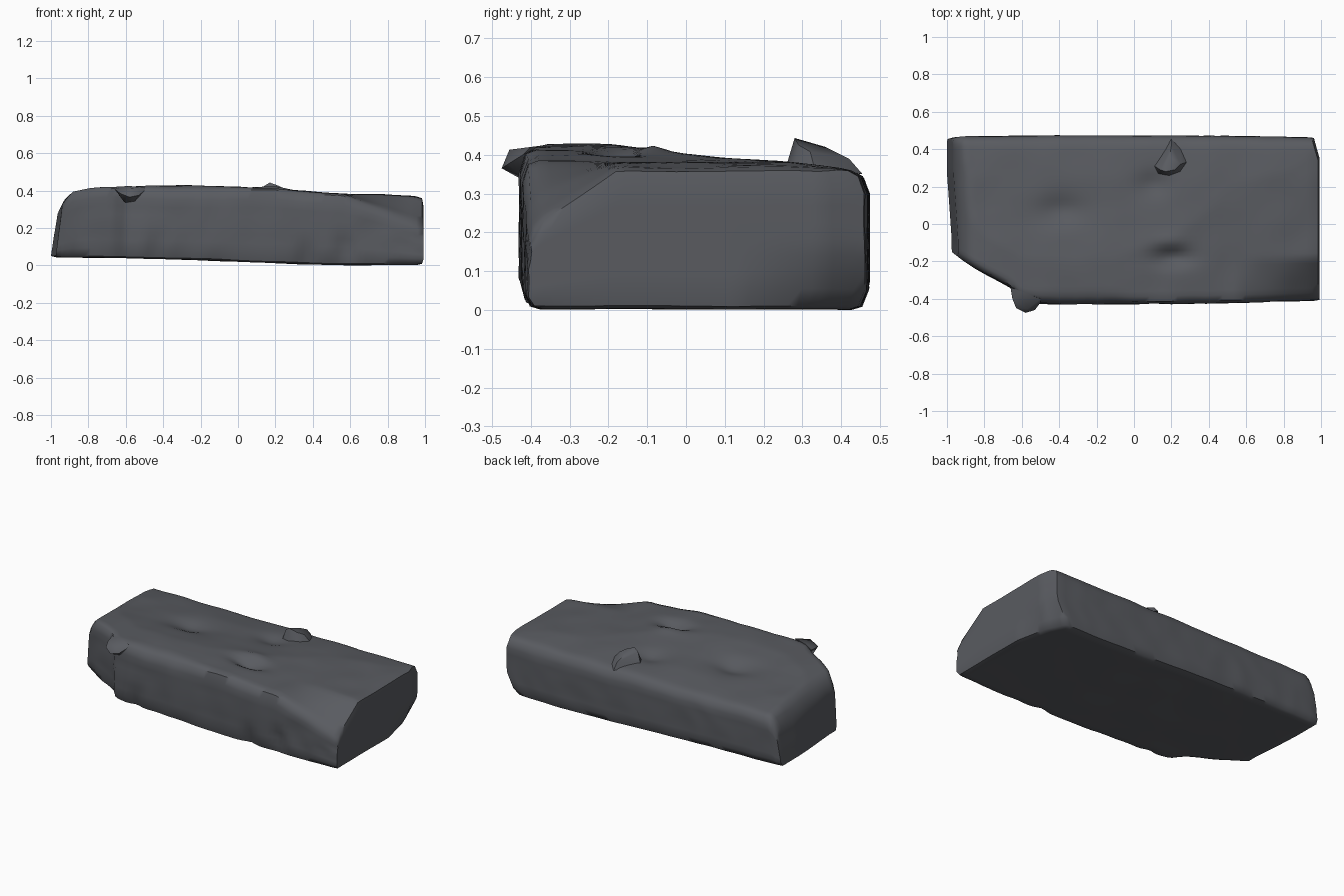
import bpy, bmesh, math
from mathutils import Vector, noise

if "Cube" in bpy.data.objects:
    bpy.data.objects.remove(bpy.data.objects["Cube"])

NX, NY, NZ = 64, 32, 8


def interp(pts, t):
    if t <= pts[0][0]:
        return pts[0][1]
    for (a, p), (b, q) in zip(pts, pts[1:]):
        if t <= b:
            return p + (q - p) * (t - a) / (b - a)
    return pts[-1][1]


def blob(x, y, cx, cy, rx, ry):
    return math.exp(-((x - cx) / rx) ** 2 - ((y - cy) / ry) ** 2)


def clamp(t):
    return max(0.0, min(1.0, t))


# profiles read along the length and the depth
TOP_X = [(-1, .25), (-.97, .27), (-.93, .35), (-.88, .40), (-.8, .415), (-.6, .43),
         (-.1, .43), (.2, .415), (.5, .39), (.8, .383), (.95, .372), (1, .357)]
TOP_Y = [(-.44, .412), (-.36, .43), (-.2, .432), (-.1, .42), (0, .406), (.1, .396),
         (.25, .386), (.4, .368), (.48, .35)]
BOTTOM = [(-1, .045), (-.6, .042), (-.2, .03), (.3, .01), (.6, .003), (1, .004)]
FRONT = [(-1, -.14), (-.97, -.16), (-.85, -.24), (-.65, -.35), (-.6, -.41), (-.5, -.43),
         (0, -.432), (.5, -.425), (1, -.41)]
BACK = [(-1, .46), (-.9, .47), (-.4, .475), (.5, .472), (.96, .465)]
LEFT = [(0, -1), (.5, -.985), (.75, -.975), (1, -.965)]


def top_z(x, y):
    z = min(interp(TOP_X, x), interp(TOP_Y, y))
    z -= .15 * clamp((x - .55) / .43) * clamp((-.18 - y) / .22)   # worn front right corner
    z -= .035 * blob(x, y, -.4, .07, .12, .08)                    # hollows
    z -= .045 * blob(x, y, .2, -.18, .1, .045)
    z += .012 * blob(x, y, .2, -.09, .08, .035)
    z -= .03 * blob(x, y, .1, .21, .09, .07)
    return z


def shape(u, v, w):
    # ends
    xl = interp(LEFT, w) + .025 * clamp((.4 - v) / 1.2)
    xr = .992 - .03 * clamp((v - .75) / .25)
    xr -= .07 * clamp((v - .25) / .75) * clamp((.42 - w) / .42)   # broken lower corner
    if w == 0 or w == 1:
        xr -= .008
    x = xl + (xr - xl) * (u + 1) / 2
    # front and back faces
    yf, yb = interp(FRONT, x), interp(BACK, x)
    inset = .016 if w in (0, 1) else 0
    if abs(u) > .999:
        inset += .004
    wob = .012 * noise.noise(Vector((x * 5, v * 3, w * 2)))
    nick = sum(d * blob(x, w, c, h, .05, .2) for c, h, d in
               ((-.45, .05, .02), (.37, .08, .025), (.57, .2, .02)))
    yf += inset + abs(wob) + nick
    yb -= inset + abs(wob) * .6
    y = yf + (yb - yf) * (v + 1) / 2
    # underside and top
    zb = interp(BOTTOM, x) + .003 * (1 + noise.noise(Vector((x * 4, y * 4, 0))))
    if abs(v) > .999 or abs(u) > .999:
        zb += .008
    zt = top_z(x, y) + .005 * noise.noise(Vector((x * 6, y * 6, 5)))
    if abs(v) > .999:
        zt -= .01
    return Vector((x, y, zb + (zt - zb) * w))


stone = bpy.data.materials.new("dark_stone")
stone.diffuse_color = (.1, .105, .118, 1)
stone.use_nodes = True
stone.node_tree.nodes["Principled BSDF"].inputs["Base Color"].default_value = stone.diffuse_color


def finish(bm, name, angle):
    bmesh.ops.recalc_face_normals(bm, faces=bm.faces)
    mesh = bpy.data.meshes.new(name)
    bm.to_mesh(mesh)
    bm.free()
    ob = bpy.data.objects.new(name, mesh)
    bpy.context.collection.objects.link(ob)
    mesh.materials.append(stone)
    bpy.ops.object.select_all(action='DESELECT')
    ob.select_set(True)
    bpy.context.view_layer.objects.active = ob
    bpy.ops.object.shade_smooth_by_angle(angle=math.radians(angle))
    return ob


# slab: six gridded sides welded into one block, then shaped
bm = bmesh.new()
counts = (NX, NY, NZ)
for axis in range(3):
    a, b = [i for i in range(3) if i != axis]
    for end in (0, 1):
        rows = []
        for i in range(counts[a] + 1):
            row = []
            for j in range(counts[b] + 1):
                p = [0, 0, 0]
                p[axis], p[a], p[b] = end, i / counts[a], j / counts[b]
                row.append(bm.verts.new(shape(p[0] * 2 - 1, p[1] * 2 - 1, p[2])))
            rows.append(row)
        for i in range(counts[a]):
            for j in range(counts[b]):
                bm.faces.new((rows[i][j], rows[i + 1][j], rows[i + 1][j + 1], rows[i][j + 1]))
bmesh.ops.remove_doubles(bm, verts=bm.verts, dist=.0004)
low = min(v.co.z for v in bm.verts)
for v in bm.verts:
    v.co.z -= low
finish(bm, "stone_slab", 50)


# chips: small rough lumps wrapped around a few corner points
def chip(name, pts):
    bm = bmesh.new()
    for p in pts:
        bm.verts.new(p)
    res = bmesh.ops.convex_hull(bm, input=bm.verts)
    loose = [v for v in bm.verts if not v.link_faces]
    bmesh.ops.delete(bm, geom=loose, context='VERTS')
    finish(bm, name, 50)


chip("top_chip", [(.11, .31, .37), (.13, .27, .37), (.19, .258, .37), (.25, .28, .37), (.28, .33, .37),
                  (.14, .29, .425), (.17, .28, .443), (.22, .29, .425), (.25, .32, .408),
                  (.19, .36, .42), (.2, .42, .39), (.2, .455, .35), (.25, .4, .36)])
chip("front_chip", [(-.66, -.34, .41), (-.65, -.40, .40), (-.63, -.45, .385), (-.58, -.475, .365),
                    (-.53, -.46, .375), (-.57, -.455, .413), (-.5, -.42, .40), (-.5, -.40, .42),
                    (-.61, -.43, .34), (-.55, -.42, .345), (-.58, -.36, .33), (-.6, -.36, .425)])
